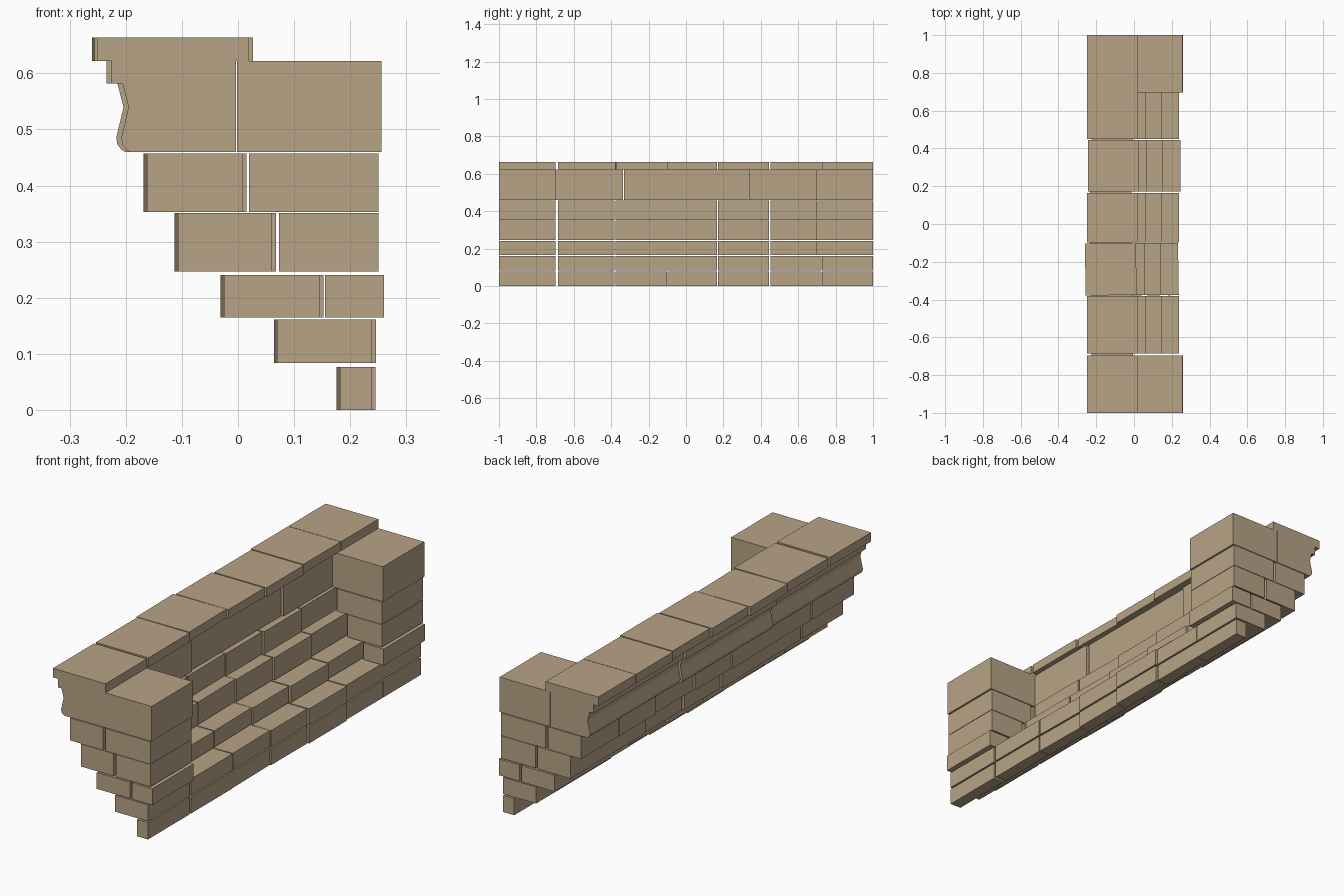
import bpy
from mathutils import Matrix

if "Cube" in bpy.data.objects:
    bpy.data.objects.remove(bpy.data.objects["Cube"])

stone = bpy.data.materials.new("stone")
stone.diffuse_color = (0.48, 0.37, 0.24, 1)
stone.use_nodes = True
stone.node_tree.nodes["Principled BSDF"].inputs["Base Color"].default_value = stone.diffuse_color


def prism(name, profile, y0, y1, shift=0.0, turn=0.0):
    """Extrude an xz profile from y0 to y1, nudged in x and turned about its middle."""
    n = len(profile)
    cx = sum(p[0] for p in profile) / n
    cy = (y0 + y1) / 2
    verts = [(x - cx, y - cy, z) for y in (y0, y1) for x, z in profile]
    faces = [tuple(range(n)), tuple(range(2 * n - 1, n - 1, -1))]
    faces += [(i, i + n, (i + 1) % n + n, (i + 1) % n) for i in range(n)]
    mesh = bpy.data.meshes.new(name)
    mesh.from_pydata(verts, [], faces)
    mesh.transform(Matrix.Translation((cx + shift, cy, 0)) @ Matrix.Rotation(turn, 4, 'Z'))
    mesh.materials.append(stone)
    obj = bpy.data.objects.new(name, mesh)
    bpy.context.collection.objects.link(obj)
    # consistent outward normals
    import bmesh
    bm = bmesh.new()
    bm.from_mesh(mesh)
    bmesh.ops.recalc_face_normals(bm, faces=bm.faces)
    bm.to_mesh(mesh)
    bm.free()
    return obj


def block(name, x0, x1, y0, y1, z0, z1, shift=0.0, turn=0.0):
    return prism(name, [(x0, z0), (x1, z0), (x1, z1), (x0, z1)], y0, y1, shift, turn)


# columns of blocks along the wall: y start, y end, x nudge, turn
columns = [
    (-1.0, -0.697, 0, 0),
    (-0.685, -0.382, 0, 0),
    (-0.377, -0.101, -0.004, 0.015),
    (-0.098, 0.165, 0, 0),
    (0.171, 0.445, 0.007, 0),
    (0.451, 0.724, 0, 0),
    (0.726, 1.0, 0, 0),
]

# corbelled courses and the overhanging cap: x start, x end, z start, z end
courses = {
    "course_1": (0.182, 0.238, 0.0, 0.077),
    "course_2": (0.070, 0.239, 0.084, 0.161),
    "course_3": (-0.025, 0.145, 0.165, 0.241),
    "course_4": (-0.107, 0.061, 0.247, 0.351),
    "course_5": (-0.162, 0.008, 0.353, 0.457),
    "cap": (-0.250, 0.020, 0.622, 0.664),
}
for name, (x0, x1, z0, z1) in courses.items():
    for i, (y0, y1, shift, turn) in enumerate(columns):
        if name == "cap":
            shift *= 1.0 if shift > 0 else 2.0
        block(f"{name}_block_{i + 1}", x0, x1, y0, y1, z0, z1, shift, turn)

# outer blocks closing both ends of the wall
ends = [
    (0.155, 0.260, 0.165, 0.241),
    (0.073, 0.250, 0.247, 0.351),
    (0.020, 0.250, 0.353, 0.457),
    (-0.002, 0.256, 0.460, 0.622),
]
for i, (x0, x1, z0, z1) in enumerate(ends):
    block(f"front_end_block_{i + 1}", x0, x1, -1.0, -0.697, z0, z1)
    block(f"back_end_block_{i + 1}", x0, x1, 0.697, 1.0, z0, z1)

# long moulded blocks under the cap
moulding = [(-0.004, 0.460), (-0.192, 0.460), (-0.199, 0.464), (-0.206, 0.473),
            (-0.208, 0.485), (-0.195, 0.540), (-0.206, 0.582), (-0.225, 0.582),
            (-0.225, 0.622), (-0.004, 0.622)]
for name, y0, y1, shift in [("front", -1.0, -0.337, 0), ("middle", -0.331, 0.334, -0.009),
                            ("back", 0.338, 1.0, 0)]:
    prism(f"{name}_moulded_block", moulding, y0, y1, shift)
